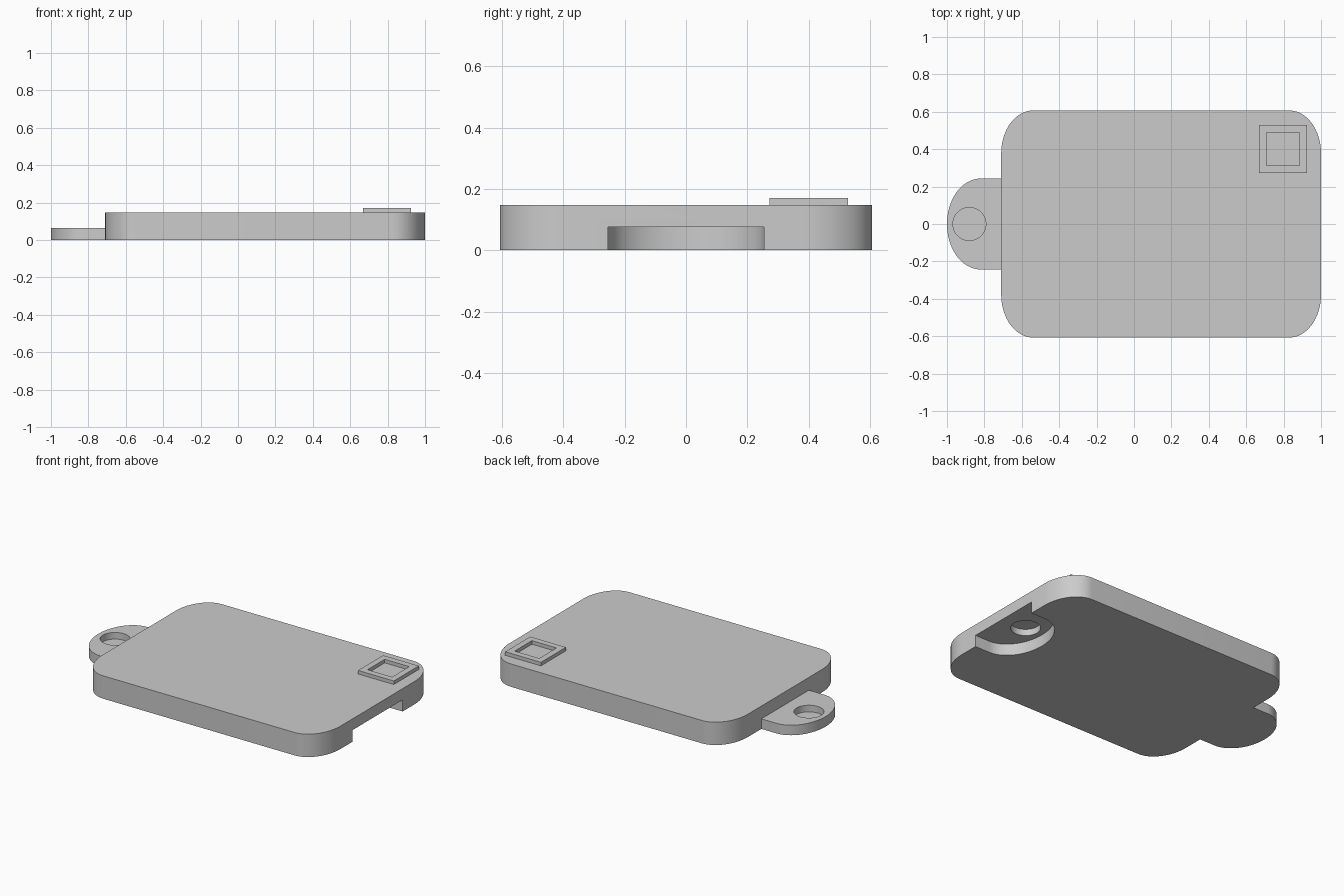
import bpy, bmesh, math

cube = bpy.data.objects.get("Cube")
if cube:
    bpy.data.objects.remove(cube, do_unlink=True)

grey = bpy.data.materials.new("light_grey")
grey.use_nodes = True
grey.diffuse_color = (0.6, 0.6, 0.6, 1)
grey.node_tree.nodes["Principled BSDF"].inputs["Base Color"].default_value = (0.6, 0.6, 0.6, 1)


def prism(name, outline, z0, z1):
    """Extrude a closed counter-clockwise outline from z0 to z1."""
    bm = bmesh.new()
    base = bm.faces.new([bm.verts.new((x, y, z0)) for x, y in outline])
    top = bmesh.ops.extrude_face_region(bm, geom=[base])["geom"]
    verts = [g for g in top if isinstance(g, bmesh.types.BMVert)]
    bmesh.ops.translate(bm, verts=verts, vec=(0, 0, z1 - z0))
    bmesh.ops.recalc_face_normals(bm, faces=bm.faces)
    mesh = bpy.data.meshes.new(name)
    bm.to_mesh(mesh)
    bm.free()
    mesh.materials.append(grey)
    obj = bpy.data.objects.new(name, mesh)
    bpy.context.collection.objects.link(obj)
    return obj


def arc(cx, cy, rx, ry, start, end, steps):
    return [(cx + rx * math.cos(math.radians(start + (end - start) * i / steps)),
             cy + ry * math.sin(math.radians(start + (end - start) * i / steps)))
            for i in range(steps + 1)]


def rounded_rect(x0, x1, y, rx, ry):
    corners = [(x1 - rx, y - ry), (x0 + rx, y - ry), (x0 + rx, ry - y), (x1 - rx, ry - y)]
    return [p for i, (cx, cy) in enumerate(corners)
            for p in arc(cx, cy, rx, ry, 90 * i, 90 * i + 90, 16)]


def tongue(tip, root, rx, ry):
    """Outline with a half-ellipse at the -x tip and a square root."""
    return arc(tip + rx, 0, rx, ry, 90, 270, 40) + [(root, -ry), (root, ry)]


def disc(cx, r):
    return arc(cx, 0, r, r, 0, 360, 48)[:-1]


def square(cx, cy, h):
    return [(cx - h, cy - h), (cx + h, cy - h), (cx + h, cy + h), (cx - h, cy + h)]


def combine(target, other, operation):
    mod = target.modifiers.new(operation.lower(), "BOOLEAN")
    mod.operation, mod.object, mod.solver = operation, other, "EXACT"
    bpy.context.view_layer.objects.active = target
    bpy.ops.object.modifier_apply(modifier=mod.name)
    bpy.data.objects.remove(other, do_unlink=True)


# Main plate with the thin linking tab on its right end
plate = prism("plate", rounded_rect(-0.71, 1.0, 0.607, 0.17, 0.23), 0, 0.148)
combine(plate, prism("tab", tongue(-1.0, -0.65, 0.18, 0.243), 0, 0.065), "UNION")

# Blind round pocket in the tab
combine(plate, prism("tab_pocket", disc(-0.88, 0.088), 0.022, 0.1), "DIFFERENCE")

# Matching underside notch at the left end, with its own pocket above
combine(plate, prism("notch", tongue(0.705, 1.1, 0.189, 0.255), -0.05, 0.075), "DIFFERENCE")
combine(plate, prism("notch_pocket", disc(0.83, 0.088), 0.03, 0.117), "DIFFERENCE")

# Raised square frame in the back left corner
frame = prism("square_frame", square(0.797, 0.4, 0.128), 0.146, 0.171)
combine(frame, prism("frame_opening", square(0.797, 0.4, 0.088), 0.1, 0.2), "DIFFERENCE")

for obj in (plate, frame):
    bpy.ops.object.select_all(action="DESELECT")
    obj.select_set(True)
    bpy.context.view_layer.objects.active = obj
    bpy.ops.object.shade_smooth_by_angle(angle=math.radians(30))
